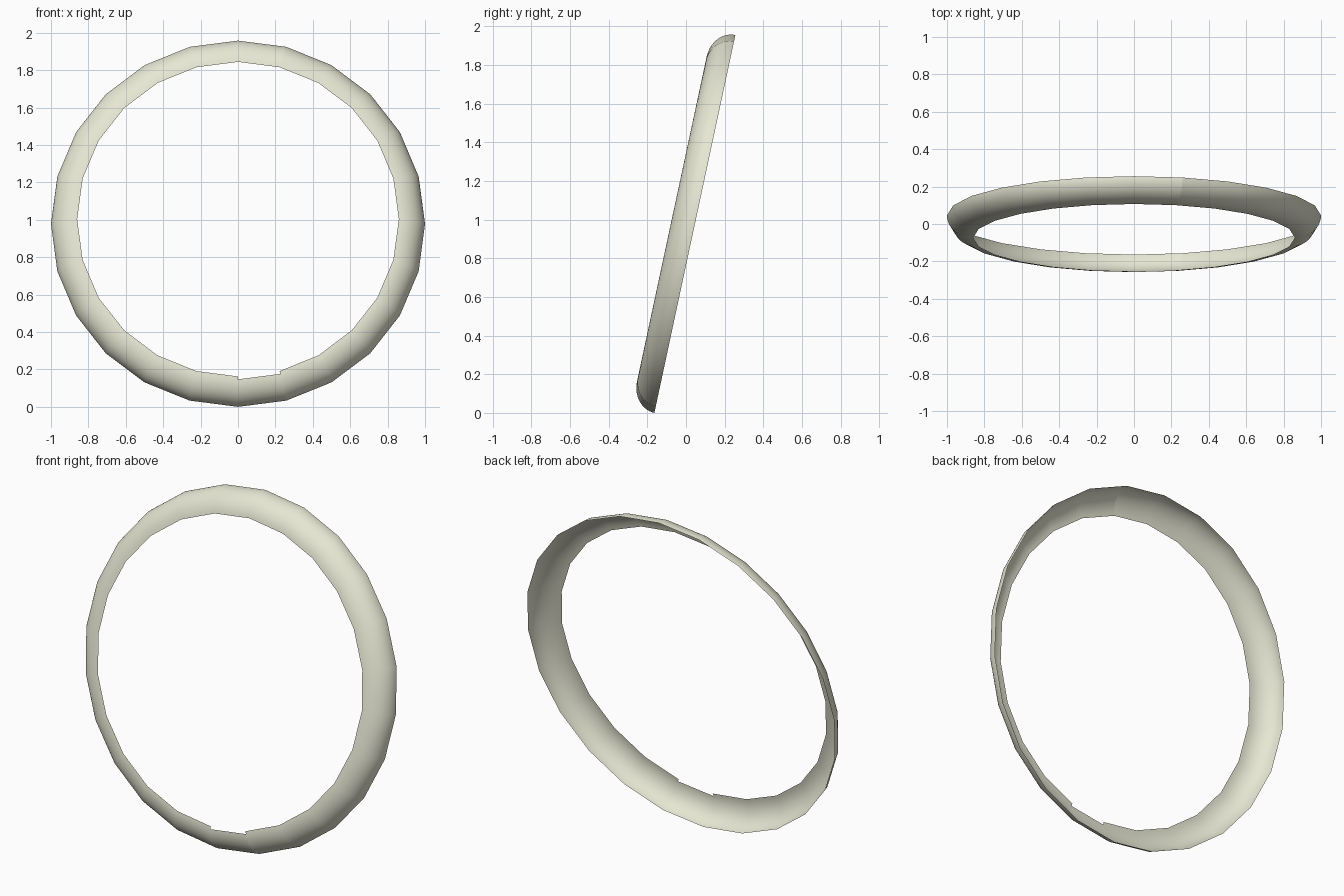
import bpy, bmesh
from math import sin, cos, pi, radians

if "Cube" in bpy.data.objects:
    bpy.data.objects.remove(bpy.data.objects["Cube"])

SIDES, STEPS = 24, 14          # sides round the ring, steps across its rounded profile
R_OUT, R_IN, DEPTH = 1.0, 0.86, 0.122
TILT = radians(12.1)
CY, CZ = 0.046, cos(TILT)      # centre of the back (outer) rim


def point(side, step):
    """Point on a tilted ring with a quarter-ellipse section, outer back to inner front."""
    a = 2 * pi * side / SIDES
    t = pi / 2 * step / STEPS
    r = R_IN + (R_OUT - R_IN) * cos(t)
    d = DEPTH * sin(t)
    up = r * sin(a)
    return (r * cos(a),
            CY + up * sin(TILT) - d * cos(TILT),
            CZ + up * cos(TILT) + d * sin(TILT))


bm = bmesh.new()
grid = [[bm.verts.new(point(i, j)) for j in range(STEPS + 1)] for i in range(SIDES)]

# Open shell, with a small notch in the inner lip just right of the bottom
NOTCH = 18
for i in range(SIDES):
    n = (i + 1) % SIDES
    for j in range(STEPS):
        if i == NOTCH and j == STEPS - 1:
            continue
        f = bm.faces.new((grid[i][j], grid[i][j + 1], grid[n][j + 1], grid[n][j]))
        f.smooth = True

# Normals face outward and to the front
bm.normal_update()
if sum(f.normal.y for f in bm.faces) > 0:
    bmesh.ops.reverse_faces(bm, faces=bm.faces[:])

# Section joints that stay crisp
for i in (5, 19):
    for j in range(STEPS):
        e = bm.edges.get((grid[i][j], grid[i][j + 1]))
        if e:
            e.smooth = False

mesh = bpy.data.meshes.new("ring_trim")
bm.to_mesh(mesh)
bm.free()
ring = bpy.data.objects.new("ring_trim", mesh)
bpy.context.collection.objects.link(ring)

# Pale cream finish
mat = bpy.data.materials.new("cream")
mat.diffuse_color = (0.80, 0.80, 0.66, 1)
mat.use_nodes = True
mat.node_tree.nodes["Principled BSDF"].inputs["Base Color"].default_value = mat.diffuse_color
mesh.materials.append(mat)
